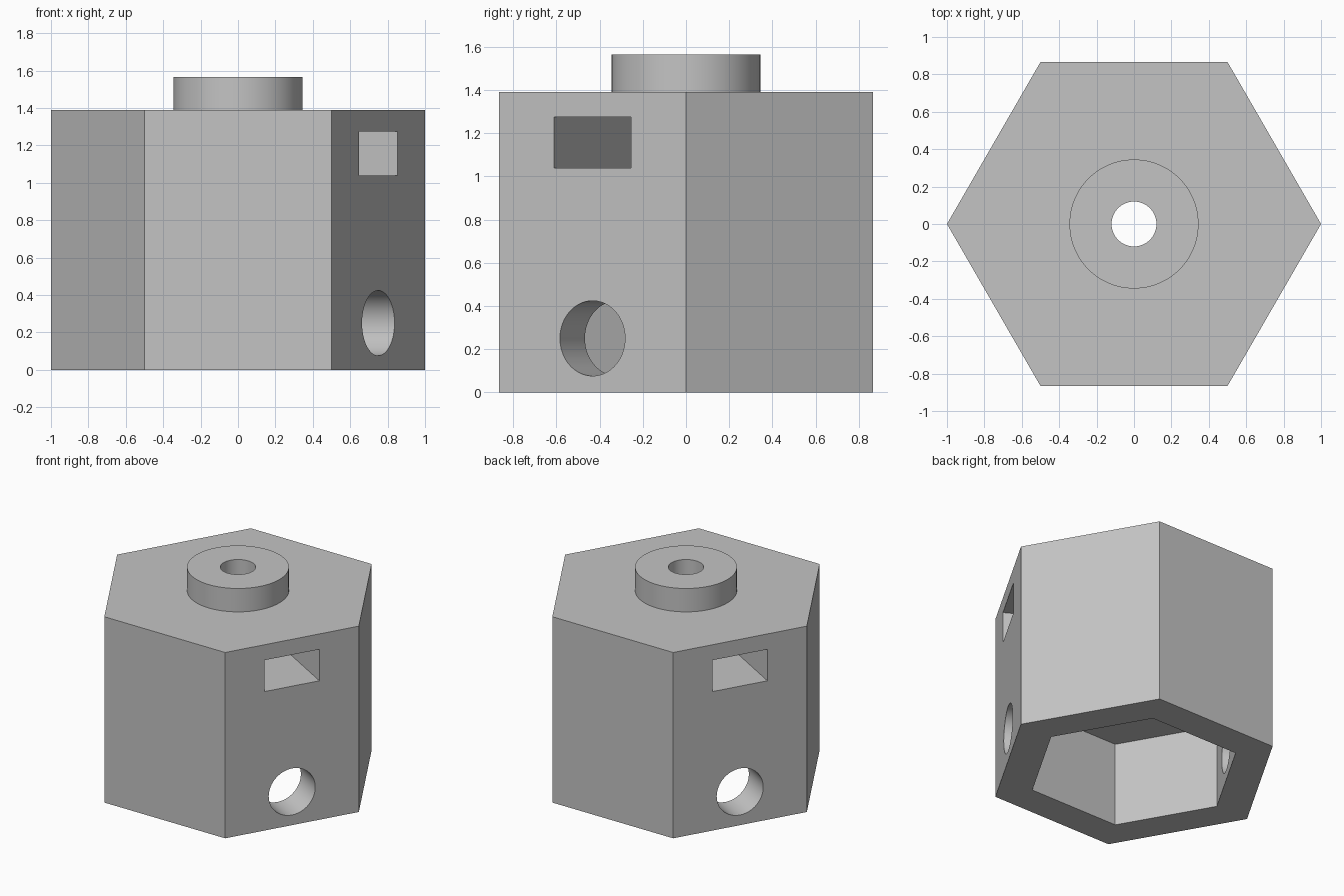
import bpy
import math

cube = bpy.data.objects.get("Cube")
if cube:
    bpy.data.objects.remove(cube, do_unlink=True)

grey = bpy.data.materials.new("plain grey")
grey.use_nodes = True
colour = (0.55, 0.55, 0.55, 1)
grey.diffuse_color = colour
grey.node_tree.nodes["Principled BSDF"].inputs["Base Color"].default_value = colour


def prism(name, sides, radius, z0, z1):
    """Upright prism between two heights, with a corner on the x axis."""
    bpy.ops.mesh.primitive_cylinder_add(
        vertices=sides, radius=radius, depth=z1 - z0, location=(0, 0, (z0 + z1) / 2),
        rotation=(0, 0, math.pi / 2))
    obj = bpy.context.object
    obj.name = name
    obj.data.materials.append(grey)
    return obj


def combine(target, tool, operation):
    mod = target.modifiers.new(tool.name, 'BOOLEAN')
    mod.operation = operation
    mod.solver = 'EXACT'
    mod.object = tool
    bpy.context.view_layer.objects.active = target
    bpy.ops.object.modifier_apply(modifier=mod.name)
    bpy.data.objects.remove(tool, do_unlink=True)


# Hexagonal body with the round boss on top
body = prism("hexagonal_housing", 6, 1, 0, 1.39)
combine(body, prism("boss", 96, 0.345, 1.2, 1.565), 'UNION')

# Hexagonal cavity open at the bottom, and the vertical bore above it
combine(body, prism("cavity", 6, 0.733, -0.2, 0.63), 'DIFFERENCE')
combine(body, prism("bore", 64, 0.12, 0.5, 1.8), 'DIFFERENCE')

# Rectangular slot and round cross hole through two opposite side faces
side = math.radians(-30)
bpy.ops.mesh.primitive_cube_add(size=1, location=(0, 0, 1.157), rotation=(0, 0, side))
slot = bpy.context.object
slot.name = "slot"
slot.scale = (3, 0.41, 0.235)
slot.data.materials.append(grey)
combine(body, slot, 'DIFFERENCE')

cross_hole = prism("cross_hole", 96, 0.174, -1.5, 1.5)
cross_hole.location.z = 0.25
cross_hole.rotation_euler = (0, math.pi / 2, side)
combine(body, cross_hole, 'DIFFERENCE')

# Smooth the round walls, keep the hexagon and rims sharp
bpy.ops.object.select_all(action='DESELECT')
body.select_set(True)
bpy.context.view_layer.objects.active = body
bpy.ops.object.shade_smooth_by_angle(angle=math.radians(30))
